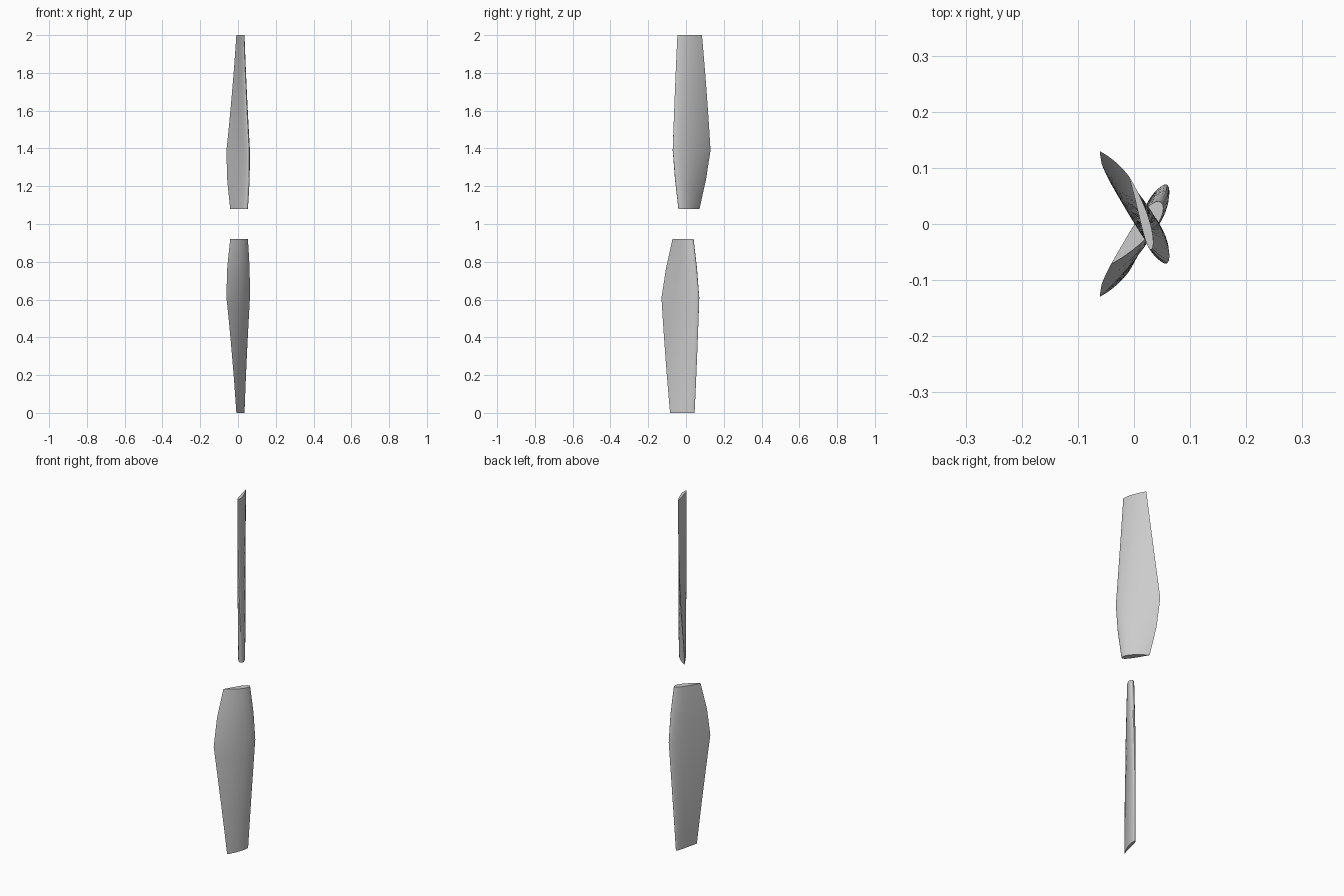
import bpy, bmesh
from math import sin, cos, pi, radians, sqrt

cube = bpy.data.objects.get("Cube")
if cube:
    bpy.data.objects.remove(cube)

grey = bpy.data.materials.new("plain grey")
grey.diffuse_color = (0.6, 0.6, 0.6, 1)
grey.use_nodes = True
grey.node_tree.nodes["Principled BSDF"].inputs["Base Color"].default_value = (0.6, 0.6, 0.6, 1)

# Blade stations: distance from hub, chord, pitch in degrees, thickness ratio
STATIONS = [
    (0.08, 0.142, 39, 0.24),
    (0.235, 0.199, 35, 0.19),
    (0.39, 0.233, 31, 0.15),
    (1.00, 0.136, 17, 0.12),
]
PIVOT_X = 0.017
PIVOT = 0.35      # pivot as a fraction of the chord from the leading edge
CAMBER = 0.03
HALF = 16         # points along each side of the section


def airfoil(thick):
    """Closed cambered section: (chord fraction, height), starting at the trailing edge."""
    points = []
    for i in range(2 * HALF):
        t = (1 + cos(pi * i / HALF)) / 2
        h = 5 * thick * (0.2969 * sqrt(t) - 0.126 * t - 0.3516 * t**2
                         + 0.2843 * t**3 - 0.1036 * t**4)
        side = 1 if i <= HALF else -1
        points.append((t, 4 * CAMBER * t * (1 - t) + side * h))
    return points


def blade_rings():
    """Interpolate chord, pitch and thickness between the stations."""
    rings = []
    for a, b in zip(STATIONS, STATIONS[1:]):
        steps = max(3, round((b[0] - a[0]) * 16))
        rings += [[p + (q - p) * k / steps for p, q in zip(a, b)] for k in range(steps)]
    return rings + [list(STATIONS[-1])]


def make_blade(name, flip):
    bm = bmesh.new()
    loops = []
    for r, chord, pitch, thick in blade_rings():
        a = radians(pitch)
        loop = []
        for t, h in airfoil(thick):
            u, v = (PIVOT - t) * chord, h * chord
            x = PIVOT_X + u * sin(a) + v * cos(a)
            y = -u * cos(a) + v * sin(a)
            loop.append(bm.verts.new((x, flip * y, 1 + flip * r)))
        loops.append(loop)
    # Skin between the sections, then flat root and tip caps
    for lo, hi in zip(loops, loops[1:]):
        for i in range(len(lo)):
            j = (i + 1) % len(lo)
            bm.faces.new((lo[i], lo[j], hi[j], hi[i]))
    bm.faces.new(loops[0])
    bm.faces.new(loops[-1])
    bmesh.ops.recalc_face_normals(bm, faces=bm.faces)
    mesh = bpy.data.meshes.new(name)
    bm.to_mesh(mesh)
    bm.free()
    mesh.materials.append(grey)
    obj = bpy.data.objects.new(name, mesh)
    bpy.context.collection.objects.link(obj)
    bpy.ops.object.select_all(action="DESELECT")
    obj.select_set(True)
    bpy.context.view_layer.objects.active = obj
    bpy.ops.object.shade_smooth_by_angle(angle=radians(40))


# Opposite blades, half a turn apart about the hub axis
make_blade("upper_blade", 1)
make_blade("lower_blade", -1)
